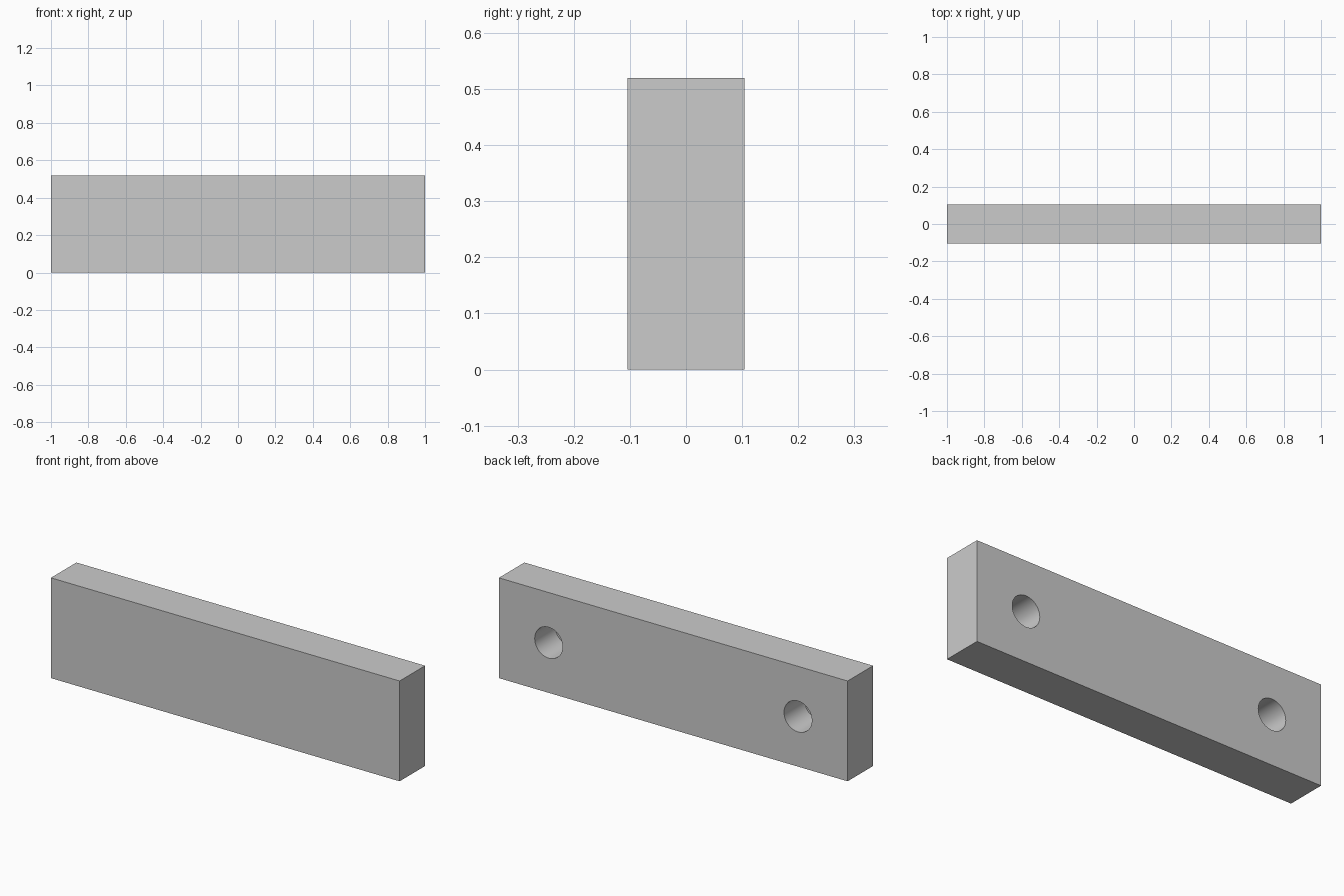
import bpy
import math

if "Cube" in bpy.data.objects:
    bpy.data.objects.remove(bpy.data.objects["Cube"])

LENGTH, DEPTH, HEIGHT = 2.0, 0.208, 0.52
HOLE_X, HOLE_RADIUS, HOLE_DEPTH = 0.715, 0.08, 0.168

# Rectangular bar
bpy.ops.mesh.primitive_cube_add(size=1, location=(0, 0, HEIGHT / 2))
bar = bpy.context.object
bar.name = "bar"
bar.scale = (LENGTH, DEPTH, HEIGHT)
bpy.ops.object.transform_apply(location=True, rotation=False, scale=True)


def drill_hole(x, label):
    """Blind round hole cut into the back face."""
    margin = 0.1
    bpy.ops.mesh.primitive_cylinder_add(
        vertices=64, radius=HOLE_RADIUS, depth=HOLE_DEPTH + margin,
        location=(x, DEPTH / 2 - HOLE_DEPTH + (HOLE_DEPTH + margin) / 2, HEIGHT / 2),
        rotation=(math.pi / 2, 0, 0))
    cutter = bpy.context.object
    cutter.name = label
    cutter.hide_render = True
    cut = bar.modifiers.new(label, 'BOOLEAN')
    cut.operation = 'DIFFERENCE'
    cut.solver = 'EXACT'
    cut.object = cutter
    bpy.context.view_layer.objects.active = bar
    bpy.ops.object.modifier_apply(modifier=cut.name)
    bpy.data.objects.remove(cutter, do_unlink=True)


# Pair of mounting holes
for side, label in ((-1, "left_hole_cutter"), (1, "right_hole_cutter")):
    drill_hole(side * HOLE_X, label)

# Smooth hole walls, crisp bar edges
bpy.ops.object.select_all(action='DESELECT')
bar.select_set(True)
bpy.context.view_layer.objects.active = bar
bpy.ops.object.shade_smooth_by_angle(angle=math.radians(30))
